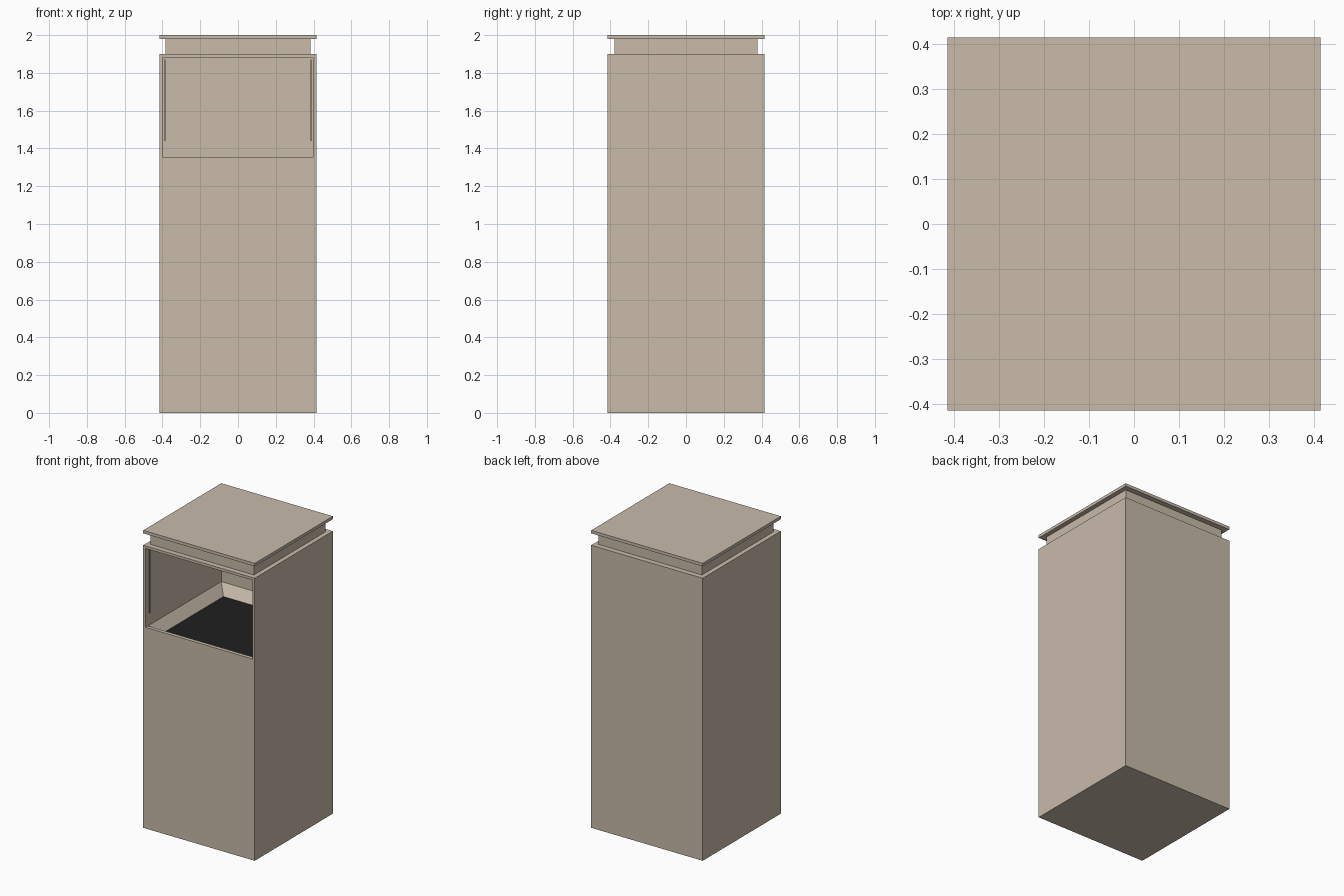
import bpy, bmesh
from mathutils import Vector

if "Cube" in bpy.data.objects:
    bpy.data.objects.remove(bpy.data.objects["Cube"])


def material(name, rgb):
    m = bpy.data.materials.new(name)
    m.diffuse_color = (*rgb, 1)
    m.use_nodes = True
    m.node_tree.nodes["Principled BSDF"].inputs["Base Color"].default_value = m.diffuse_color
    return m


BEIGE = material("warm_beige", (0.58, 0.495, 0.40))
BLACK = material("charcoal_black", (0.014, 0.014, 0.014))


def finish(bm, name, mats):
    bmesh.ops.recalc_face_normals(bm, faces=bm.faces[:])
    me = bpy.data.meshes.new(name)
    bm.to_mesh(me)
    bm.free()
    for m in mats:
        me.materials.append(m)
    ob = bpy.data.objects.new(name, me)
    bpy.context.collection.objects.link(ob)
    return ob


def box_bm(lo, hi):
    bm = bmesh.new()
    bmesh.ops.create_cube(bm, size=1)
    lo, hi = Vector(lo), Vector(hi)
    for v in bm.verts:
        v.co = Vector([lo[i] + (v.co[i] + 0.5) * (hi[i] - lo[i]) for i in range(3)])
    return bm


def box(name, lo, hi):
    return finish(box_bm(lo, hi), name, [BEIGE])


W, WALL = 0.415, 0.025
SILL, BODY_TOP = 1.36, 1.9

# Tall body, with the front split just below the opening
bm = box_bm((-W, -W, 0), (W, W, BODY_TOP))
bmesh.ops.bisect_plane(bm, geom=bm.verts[:] + bm.edges[:] + bm.faces[:],
                       plane_co=(0, 0, SILL - WALL), plane_no=(0, 0, 1))
bm.normal_update()

# Front opening pushed back into a deep compartment
front = [f for f in bm.faces if f.normal.y < -0.9 and f.calc_center_median().z > 1.4][0]
bmesh.ops.inset_individual(bm, faces=[front], thickness=WALL)
back = bmesh.ops.extrude_discrete_faces(bm, faces=[front])["faces"][0]
bmesh.ops.translate(bm, verts=back.verts[:], vec=(0, 2 * W - WALL, 0))
bm.normal_update()


def floor_faces():
    return [f for f in bm.faces if abs(f.normal.z) > 0.9
            and abs(f.calc_center_median().z - SILL) < 0.01]


# Compartment floor: front lip, sloping tray sides and black tray bottom
floor = floor_faces()[0]
bmesh.ops.bisect_plane(bm, geom=[floor] + floor.edges[:] + floor.verts[:],
                       plane_co=(0, -W + WALL, 0), plane_no=(0, 1, 0))
bm.normal_update()
tray = max(floor_faces(), key=lambda f: f.calc_area())
bmesh.ops.inset_individual(bm, faces=[tray], thickness=0.073, depth=-0.067)
tray.material_index = 1
finish(bm, "body", [BEIGE, BLACK])

# Thin upright strips just inside the opening
for side, s in (("left", -1), ("right", 1)):
    xs = sorted((s * 0.39, s * 0.385))
    box(side + "_opening_strip", (xs[0], -0.388, 1.44), (xs[1], -0.376, 1.872))

# Recessed neck and flat lid
box("neck", (-0.384, -0.379, BODY_TOP), (0.384, 0.379, 1.98))
box("lid", (-W, -W, 1.98), (W, W, 2.0))
